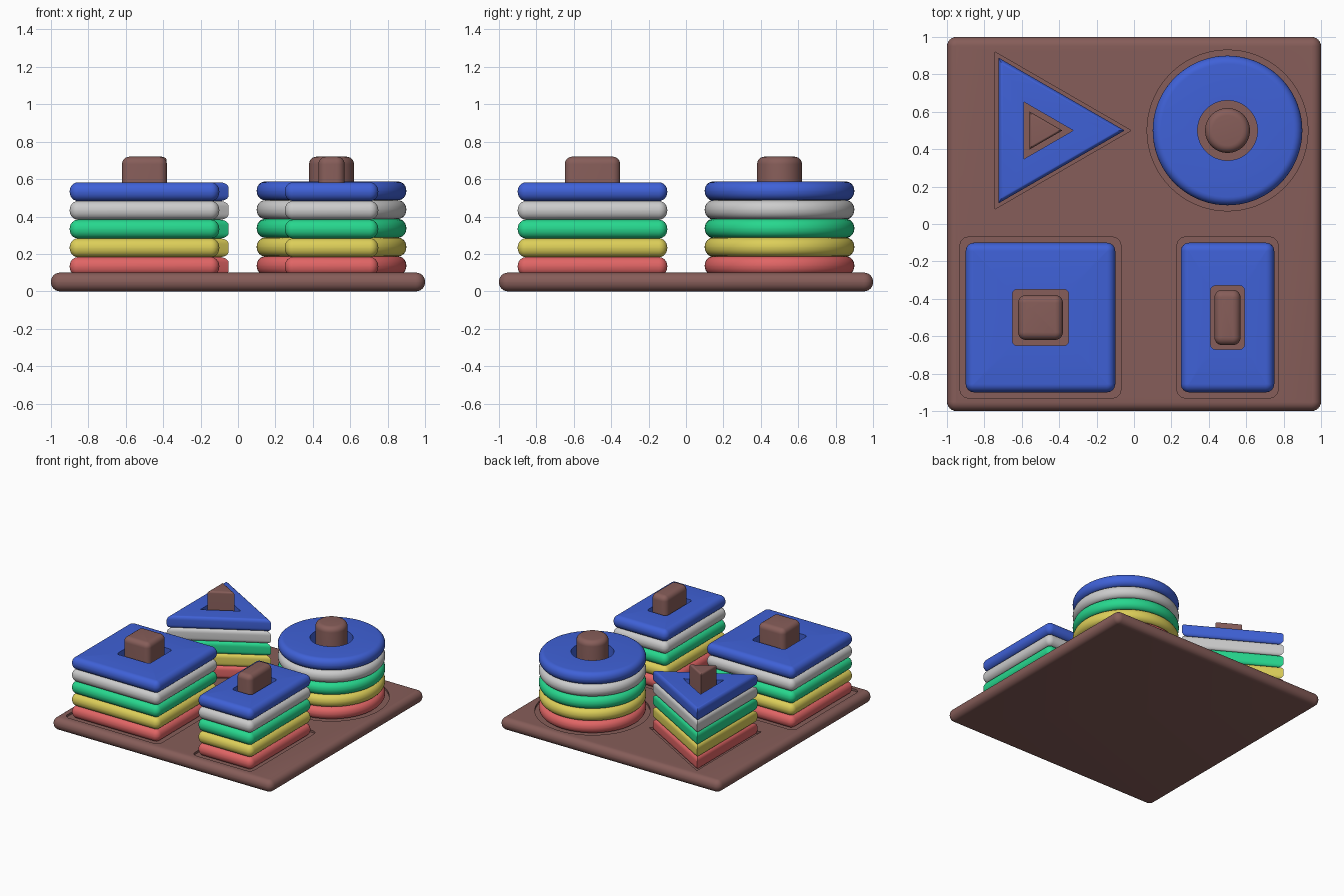
import bpy, bmesh
from math import sin, cos, pi

if "Cube" in bpy.data.objects:
    bpy.data.objects.remove(bpy.data.objects["Cube"])


def material(name, rgb):
    m = bpy.data.materials.new(name)
    m.diffuse_color = (*rgb, 1)
    m.use_nodes = True
    m.node_tree.nodes["Principled BSDF"].inputs["Base Color"].default_value = m.diffuse_color
    return m


BROWN = material("brown", (0.24, 0.11, 0.10))
COLOURS = [("red", material("red", (0.75, 0.13, 0.13))),
           ("yellow", material("yellow", (0.72, 0.62, 0.10))),
           ("green", material("green", (0.02, 0.68, 0.27))),
           ("grey", None),
           ("blue", material("blue", (0.05, 0.12, 0.68)))]


def outline(kind, size, d=0.0, corner=0.045):
    """2D outline of a shape, inset by d. size = (half x, half y) or (radius,)."""
    if kind == "triangle":
        r = size[0] - 2 * d
        return [(r * cos(k * 2 * pi / 3), r * sin(k * 2 * pi / 3)) for k in range(3)]
    if kind == "circle":
        r = size[0] - d
        return [(r * cos(k * pi / 36), r * sin(k * pi / 36)) for k in range(72)]
    r = max(corner - d, 0.001)
    cx, cy = size[0] - d - r, size[1] - d - r
    pts = []
    for q, (sx, sy) in enumerate([(1, 1), (-1, 1), (-1, -1), (1, -1)]):
        for k in range(7):
            a = q * pi / 2 + k * pi / 12
            pts.append((sx * cx + r * cos(a), sy * cy + r * sin(a)))
    return pts


def loft(name, loops, centre, mat, ring=False):
    """Skin a list of (outline, z) sections; ring joins last to first."""
    bm = bmesh.new()
    rows = [[bm.verts.new((x + centre[0], y + centre[1], z)) for x, y in pts]
            for pts, z in loops]
    n = len(rows[0])
    pairs = list(zip(rows, rows[1:]))
    if ring:
        pairs.append((rows[-1], rows[0]))
    else:
        bm.faces.new(rows[0][::-1])
        bm.faces.new(rows[-1])
    for a, b in pairs:
        for i in range(n):
            j = (i + 1) % n
            bm.faces.new((a[i], a[j], b[j], b[i]))
    bmesh.ops.recalc_face_normals(bm, faces=bm.faces)
    me = bpy.data.meshes.new(name)
    bm.to_mesh(me)
    bm.free()
    ob = bpy.data.objects.new(name, me)
    bpy.context.collection.objects.link(ob)
    if mat:
        me.materials.append(mat)
    return ob


def smooth(ob):
    bpy.ops.object.select_all(action='DESELECT')
    ob.select_set(True)
    bpy.context.view_layer.objects.active = ob
    bpy.ops.object.shade_smooth_by_angle(angle=pi / 6)


def rounded(kind, size, z0, z1, w, h, corner=0.045, bottom=True):
    """Sections of a slab whose rim is rounded w inwards and h vertically."""
    angles = [k * pi / 12 for k in range(7)]
    low = [(outline(kind, size, w * (1 - sin(a)), corner), z0 + h * (1 - cos(a)))
           for a in angles] if bottom else [(outline(kind, size, 0, corner), z0)]
    high = [(outline(kind, size, w * (1 - cos(a)), corner), z1 - h * (1 - sin(a)))
            for a in angles]
    return low + high


FLOOR, PITCH = 0.083, 0.1
# name, kind, centre, recess size, ring size, hole size, peg size, ring rim, peg rim
STACKS = [
    ("square", "rect", (-0.5, -0.5), (0.43, 0.43), (0.4, 0.4), (0.15, 0.15), (0.12, 0.12), 0.044, 0.04),
    ("oblong", "rect", (0.5, -0.5), (0.27, 0.43), (0.25, 0.4), (0.09, 0.17), (0.07, 0.148), 0.044, 0.04),
    ("round", "circle", (0.5, 0.5), (0.43,), (0.4,), (0.16,), (0.12,), 0.044, 0.04),
    ("triangle", "triangle", (-0.5, 0.5), (0.484,), (0.45,), (0.175,), (0.117,), 0.024, 0.015),
]

# base board
base = loft("base_board", rounded("rect", (1, 1), 0, 0.1, 0.047, 0.0485, 0.05), (0, 0), BROWN)

for name, kind, c, recess, size, hole, peg, rim, peg_rim in STACKS:
    # shallow recess cut in the board
    cutter = loft(name + "_recess_cutter",
                  [(outline(kind, recess), FLOOR), (outline(kind, recess), 0.2)], c, BROWN)
    cutter.hide_render = True
    mod = base.modifiers.new(name, 'BOOLEAN')
    mod.object, mod.operation, mod.solver = cutter, 'DIFFERENCE', 'EXACT'
    bpy.context.view_layer.objects.active = base
    bpy.ops.object.modifier_apply(modifier=mod.name)
    bpy.data.objects.remove(cutter)

    # peg
    smooth(loft(name + "_peg",
                rounded(kind, peg, FLOOR - 0.01, 0.72, peg_rim, peg_rim, 0.042, False), c, BROWN))

    # stacked rings with straight-sided holes
    for i, (cname, mat) in enumerate(COLOURS):
        z0 = FLOOR + i * PITCH + (0.004 if kind == "circle" else 0)
        z1 = z0 + PITCH
        sections = rounded(kind, size, z0, z1, rim, 0.048 if rim > 0.03 else 0.03)
        inner = outline(kind, hole, 0, 0.025)
        sections += [(inner, z1), (inner, z0)]
        smooth(loft(f"{name}_ring_{cname}", sections, c, mat, ring=True))

smooth(base)
